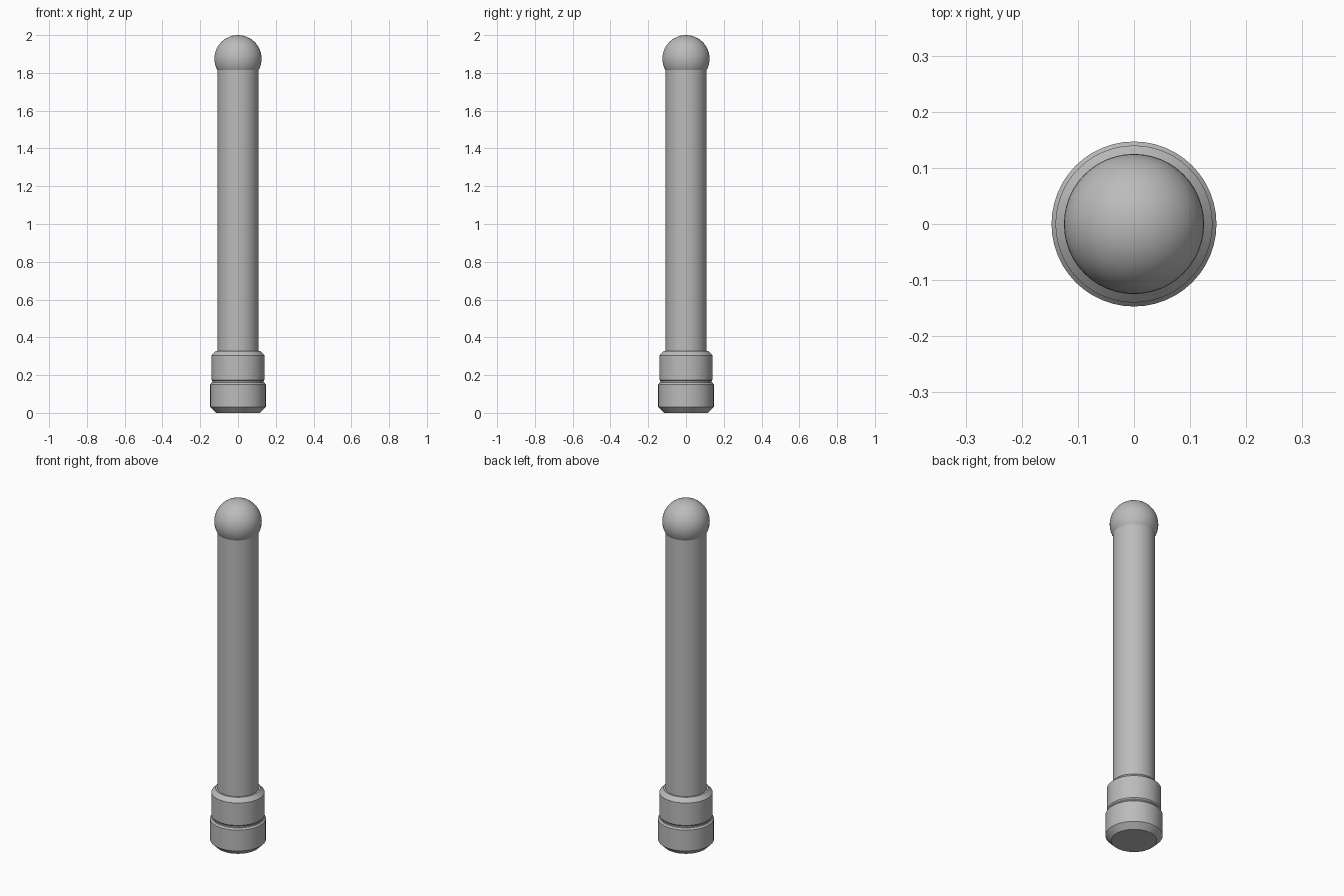
import bpy, bmesh, math

cube = bpy.data.objects.get("Cube")
if cube:
    bpy.data.objects.remove(cube, do_unlink=True)

SIDES = 48
grey = bpy.data.materials.new("plain grey")
grey.use_nodes = True
grey.diffuse_color = (0.5, 0.5, 0.5, 1)
grey.node_tree.nodes["Principled BSDF"].inputs["Base Color"].default_value = (0.5, 0.5, 0.5, 1)


def lathe(name, profile):
    """Spin a (radius, height) profile about z, bottom to top."""
    bm = bmesh.new()
    verts = [bm.verts.new((r, 0, z)) for r, z in profile]
    edges = [bm.edges.new(pair) for pair in zip(verts, verts[1:])]
    bmesh.ops.spin(bm, geom=verts + edges, cent=(0, 0, 0), axis=(0, 0, 1),
                   angle=math.tau, steps=SIDES)
    bmesh.ops.remove_doubles(bm, verts=bm.verts, dist=1e-5)
    bmesh.ops.recalc_face_normals(bm, faces=bm.faces)
    mesh = bpy.data.meshes.new(name)
    bm.to_mesh(mesh)
    bm.free()
    mesh.materials.append(grey)
    obj = bpy.data.objects.new(name, mesh)
    bpy.context.collection.objects.link(obj)
    bpy.ops.object.select_all(action='DESELECT')
    obj.select_set(True)
    bpy.context.view_layer.objects.active = obj
    bpy.ops.object.shade_smooth_by_angle(angle=math.radians(30))
    return obj


# Chamfered foot ring, narrow groove and upper ring
lathe("base_collar", [
    (0, 0), (0.117, 0), (0.147, 0.03), (0.147, 0.151), (0.139, 0.16),
    (0.135, 0.16), (0.135, 0.168), (0.14, 0.175), (0.14, 0.305),
    (0.118, 0.328), (0, 0.328)])

# Long straight shaft, ending inside the ball
lathe("shaft", [(0, 0.3), (0.109, 0.3), (0.109, 1.85), (0, 1.85)])

# Ball tip
R = 0.125
lathe("ball_tip", [(R * math.sin(a), 2 - R - R * math.cos(a))
                   for a in (math.pi * i / 24 for i in range(25))])
